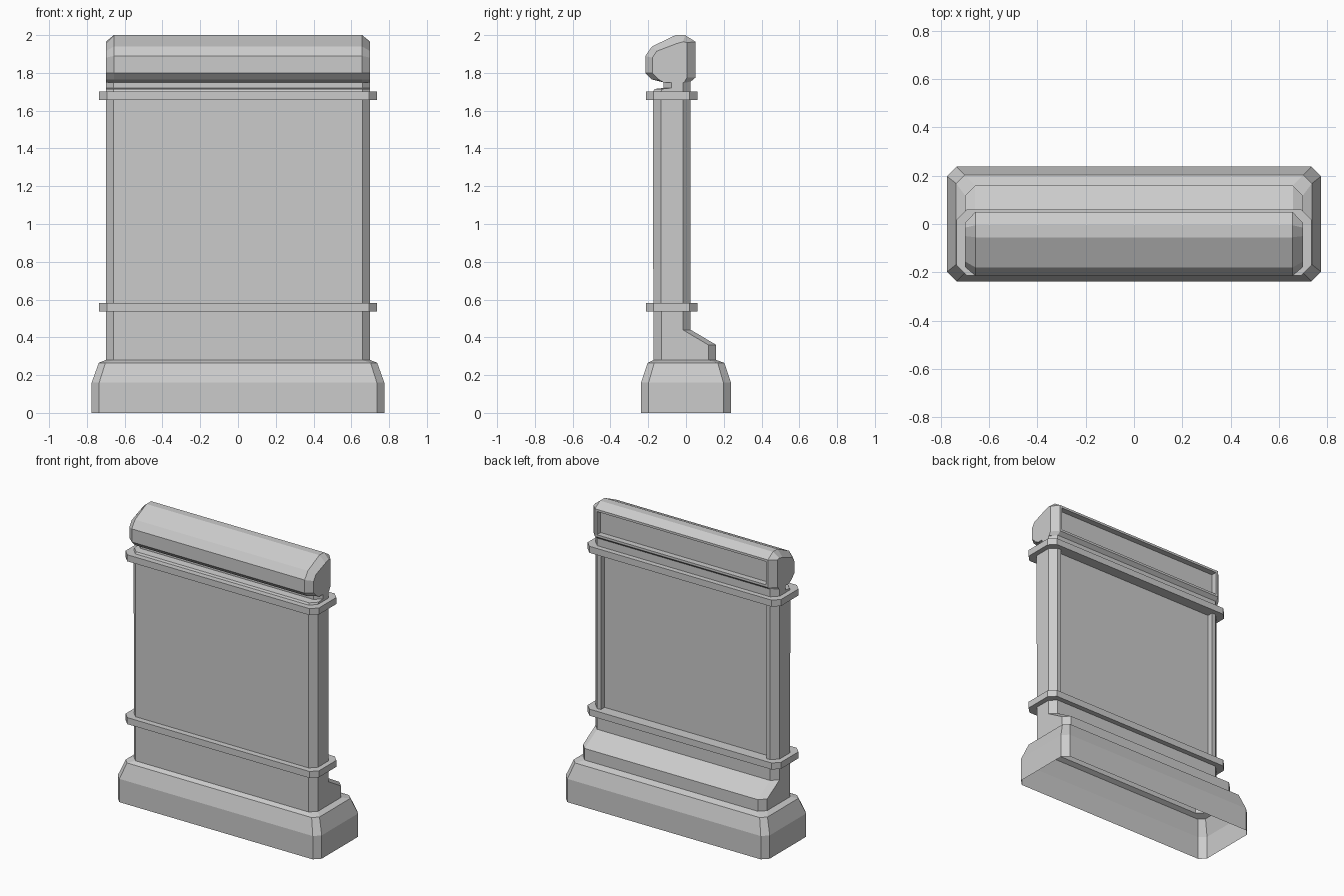
import bpy, bmesh

if "Cube" in bpy.data.objects:
    bpy.data.objects.remove(bpy.data.objects["Cube"])


def outline(hx, y0, y1, c, z):
    """Rectangle with chamfered corners at height z."""
    right = [(hx - c, y0), (hx, y0 + c), (hx, y1 - c), (hx - c, y1)]
    pts = right + [(-x, y) for x, y in reversed(right)]
    return [(x, y, z) for x, y in pts]


def loft(name, rings, cap_start=True, cap_end=True, recesses=()):
    """Skin a stack of rings; recesses are (zmin, zmax, border, depth) on the back."""
    bm = bmesh.new()
    loops = [[bm.verts.new(p) for p in ring] for ring in rings]
    n = len(loops[0])
    for a, b in zip(loops, loops[1:]):
        for i in range(n):
            j = (i + 1) % n
            bm.faces.new((a[i], a[j], b[j], b[i]))
    if cap_start:
        bm.faces.new(loops[0][::-1])
    if cap_end:
        bm.faces.new(loops[-1])
    bmesh.ops.recalc_face_normals(bm, faces=bm.faces[:])
    bm.normal_update()
    # sunken panels in the back faces
    for zmin, zmax, border, depth in recesses:
        panel = [f for f in bm.faces if f.normal.y > 0.99
                 and zmin < f.calc_center_median().z < zmax
                 and f.calc_area() > 0.1]
        bmesh.ops.inset_region(bm, faces=panel, thickness=border, depth=0)
        new = bmesh.ops.extrude_discrete_faces(bm, faces=panel)["faces"]
        for f in new:
            bmesh.ops.translate(bm, verts=f.verts[:], vec=(0, -depth, 0))
    mesh = bpy.data.meshes.new(name)
    bm.to_mesh(mesh)
    bm.free()
    obj = bpy.data.objects.new(name, mesh)
    bpy.context.collection.objects.link(obj)
    return obj


# plinth, stepped foot, slab with sunken back panel, and neck (open underneath)
body = [
    (0.775, -0.238, 0.238, 0.04, 0.0),
    (0.775, -0.238, 0.238, 0.04, 0.16),
    (0.737, -0.203, 0.203, 0.035, 0.265),
    (0.70, -0.173, 0.16, 0.042, 0.28),
    (0.70, -0.173, 0.16, 0.042, 0.36),
    (0.70, -0.173, 0.025, 0.042, 0.44),
    (0.70, -0.173, 0.025, 0.042, 0.54),
    (0.70, -0.175, 0.025, 0.042, 1.70),
    (0.70, -0.167, 0.025, 0.042, 1.715),
    (0.70, -0.12, 0.025, 0.042, 1.72),
    (0.70, -0.12, 0.025, 0.042, 1.755),
]
loft("slab_body", [outline(*r) for r in body], cap_start=False,
     recesses=[(1.0, 1.3, 0.04, 0.04)])

# two trim bands
for name, z0, z1 in (("lower_band", 0.538, 0.583), ("upper_band", 1.657, 1.702)):
    loft(name, [outline(0.735, -0.213, 0.06, 0.042, z) for z in (z0, z1)])

# sloped cap: full profile with smaller end profiles
full = [(-0.055, 2.0), (-0.005, 2.0), (0.05, 1.965), (0.05, 1.775), (0.02, 1.75),
        (-0.12, 1.75), (-0.18, 1.765), (-0.215, 1.80), (-0.215, 1.89), (-0.18, 1.94)]
end = [(-0.05, 1.955), (-0.015, 1.965), (0.005, 1.96), (0.005, 1.775), (-0.01, 1.75),
       (-0.12, 1.75), (-0.145, 1.765), (-0.178, 1.80), (-0.178, 1.88), (-0.155, 1.915)]
sections = ((-0.70, end), (-0.657, full), (0.657, full), (0.70, end))
loft("cap", [[(x, y, z) for y, z in prof] for x, prof in sections],
     recesses=[(1.8, 1.95, 0.022, 0.04)])
